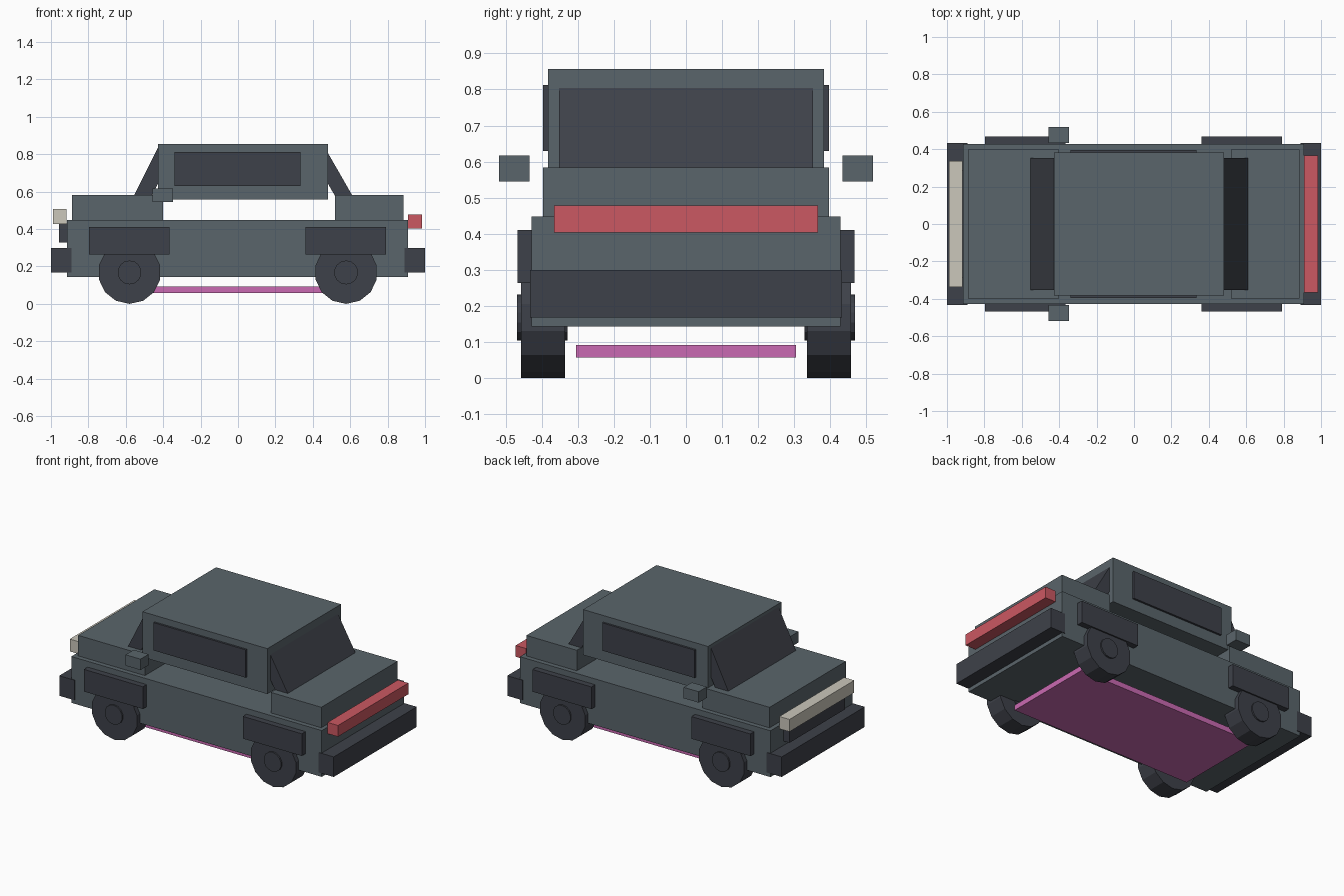
import bpy, bmesh, math
from mathutils import Matrix, Vector

if "Cube" in bpy.data.objects:
    bpy.data.objects.remove(bpy.data.objects["Cube"])


def material(name, rgb):
    m = bpy.data.materials.new(name)
    m.diffuse_color = (*rgb, 1)
    m.use_nodes = True
    m.node_tree.nodes["Principled BSDF"].inputs["Base Color"].default_value = m.diffuse_color
    return m


PAINT = material("slate paint", (0.102, 0.130, 0.147))
DARK = material("charcoal", (0.048, 0.053, 0.067))
CREAM = material("cream lamp", (0.597, 0.571, 0.497))
RED = material("red lamp", (0.597, 0.098, 0.122))
PINK = material("pink underglow", (0.591, 0.144, 0.445))


def finish(bm, name, mat):
    bmesh.ops.recalc_face_normals(bm, faces=bm.faces)
    me = bpy.data.meshes.new(name)
    bm.to_mesh(me)
    bm.free()
    me.materials.append(mat)
    ob = bpy.data.objects.new(name, me)
    bpy.context.collection.objects.link(ob)
    return ob


def box(name, mat, x, y, z):
    """Box from (min, max) ranges on each axis."""
    bm = bmesh.new()
    size = [r[1] - r[0] for r in (x, y, z)]
    mid = Vector([(r[0] + r[1]) / 2 for r in (x, y, z)])
    bmesh.ops.create_cube(bm, size=1,
                          matrix=Matrix.Translation(mid) @ Matrix.Diagonal((*size, 1)))
    return finish(bm, name, mat)


def wide(name, mat, x, half, z):
    """Box centred across the car."""
    return box(name, mat, x, (-half, half), z)


def prism(name, mat, profile, half):
    """Side profile (x, z) extruded across the car."""
    bm = bmesh.new()
    face = bm.faces.new([bm.verts.new((x, -half, z)) for x, z in profile])
    ext = bmesh.ops.extrude_face_region(bm, geom=[face])
    verts = [v for v in ext["geom"] if isinstance(v, bmesh.types.BMVert)]
    bmesh.ops.translate(bm, verts=verts, vec=(0, 2 * half, 0))
    return finish(bm, name, mat)


def disc(name, mat, x, y, z, radius, depth, sides=14):
    """Cylinder on the y axis with a corner pointing down."""
    bm = bmesh.new()
    bmesh.ops.create_cone(bm, cap_ends=True, segments=sides, radius1=radius,
                          radius2=radius, depth=depth)
    # put a vertex at local +Y / -Y, which becomes the bottom after turning
    v = bm.verts[:][0].co
    turn = Matrix.Rotation(math.pi / 2 - math.atan2(v.y, v.x), 4, 'Z')
    bmesh.ops.transform(bm, verts=bm.verts, matrix=Matrix.Translation((x, y, z))
                        @ Matrix.Rotation(math.pi / 2, 4, 'X') @ turn)
    return finish(bm, name, mat)


# Body shell
wide("lower_body", PAINT, (-0.915, 0.91), 0.428, (0.143, 0.448))
wide("hood", PAINT, (-0.887, -0.40), 0.397, (0.448, 0.583))
wide("trunk", PAINT, (0.518, 0.885), 0.397, (0.448, 0.583))
wide("cabin", PAINT, (-0.428, 0.482), 0.383, (0.557, 0.856))

# Sloped glass slabs
prism("windshield", DARK, [(-0.56, 0.572), (-0.425, 0.842),
                           (-0.345, 0.80), (-0.465, 0.572)], 0.352)
prism("rear_window", DARK, [(0.612, 0.578), (0.48, 0.808),
                            (0.41, 0.765), (0.52, 0.575)], 0.352)

# Bumpers, grille, lamps
wide("front_bumper", DARK, (-1.0, -0.89), 0.432, (0.168, 0.30))
wide("rear_bumper", DARK, (0.89, 1.0), 0.432, (0.168, 0.30))
wide("grille", DARK, (-0.957, -0.91), 0.29, (0.327, 0.43))
wide("headlamp_bar", CREAM, (-0.99, -0.916), 0.337, (0.427, 0.508))
wide("tail_lamp_bar", RED, (0.909, 0.985), 0.366, (0.404, 0.478))

# Underglow plate
wide("underglow_plate", PINK, (-0.66, 0.66), 0.305, (0.057, 0.092))

# Parts repeated on both sides
for s, side in ((-1, "right"), (1, "left")):
    def span(a, b):
        return tuple(sorted((s * a, s * b)))
    box(f"side_window_{side}", DARK, (-0.34, 0.333), span(0.375, 0.396), (0.63, 0.813))
    box(f"mirror_{side}", PAINT, (-0.456, -0.347), span(0.434, 0.519), (0.545, 0.617))
    for cx, end in ((-0.58, "front"), (0.578, "rear")):
        box(f"{end}_fender_{side}", DARK, (cx - 0.216, cx + 0.214),
            span(0.40, 0.467), (0.264, 0.41))
        disc(f"{end}_wheel_{side}", DARK, cx, s * 0.397, 0.168, 0.168, 0.122)
        disc(f"{end}_hub_{side}", DARK, cx, s * 0.398, 0.168, 0.064, 0.14)
